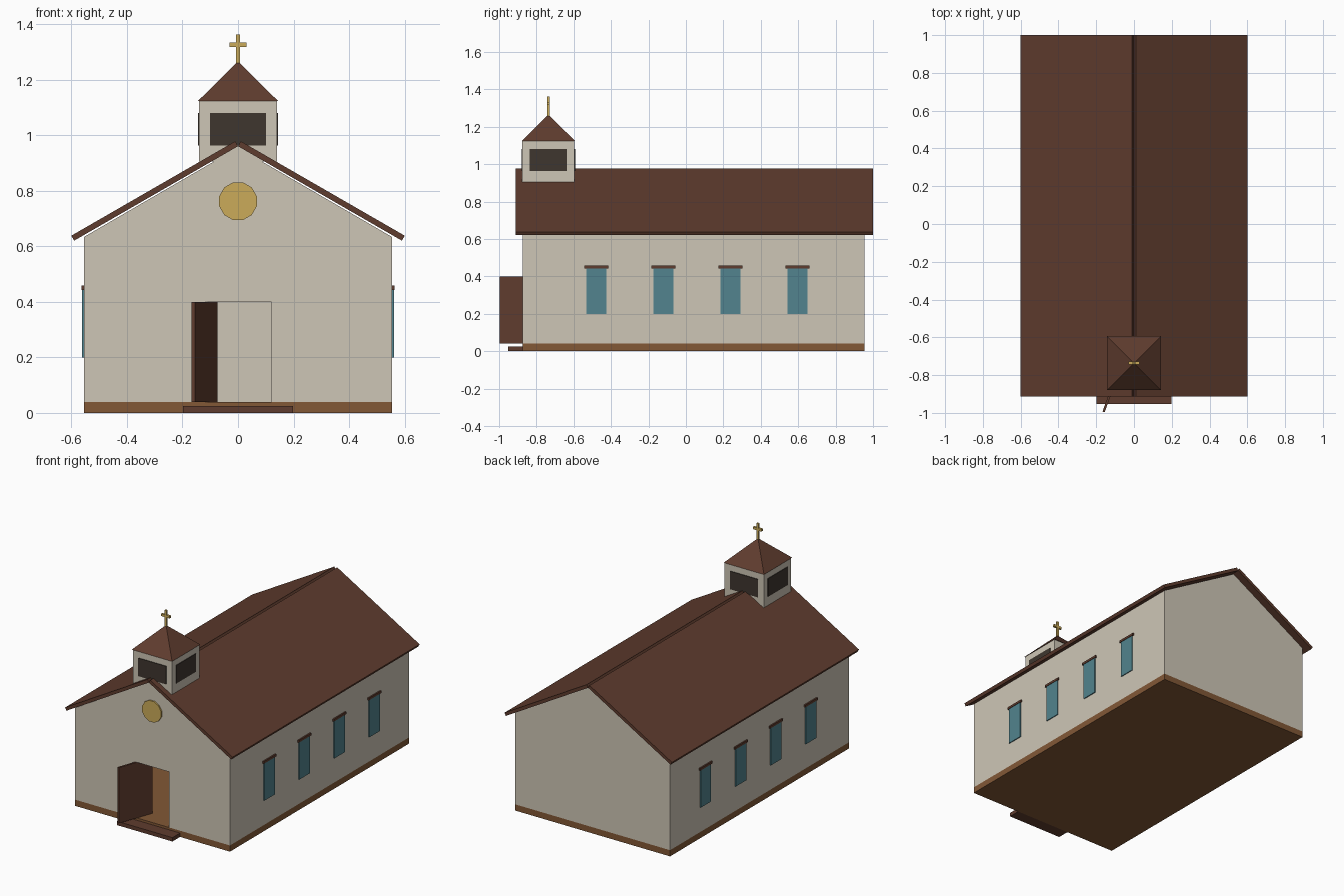
import bpy, bmesh, math
from mathutils import Matrix

if "Cube" in bpy.data.objects:
    bpy.data.objects.remove(bpy.data.objects["Cube"])


def material(name, r, g, b):
    lin = [((c / 255 + 0.055) / 1.055) ** 2.4 for c in (r, g, b)]
    m = bpy.data.materials.new(name)
    m.diffuse_color = (*lin, 1)
    m.use_nodes = True
    m.node_tree.nodes["Principled BSDF"].inputs["Base Color"].default_value = m.diffuse_color
    return m


CREAM = material("cream_plaster", 206, 198, 182)
ROOF = material("dark_red_brown", 95, 60, 46)
WOOD = material("floor_brown", 130, 88, 54)
GLASS = material("teal_glass", 82, 132, 142)
GOLD = material("gold", 203, 171, 90)
DARK = material("belfry_dark", 62, 54, 47)


def finish(name, bm, mat):
    bmesh.ops.recalc_face_normals(bm, faces=bm.faces)
    me = bpy.data.meshes.new(name)
    bm.to_mesh(me)
    bm.free()
    me.materials.append(mat)
    ob = bpy.data.objects.new(name, me)
    bpy.context.collection.objects.link(ob)
    return ob


def box(name, x, y, z, mat):
    """Box from (min, max) ranges."""
    bm = bmesh.new()
    bmesh.ops.create_cube(bm, size=1)
    for v in bm.verts:
        for i, (a, b) in enumerate((x, y, z)):
            v.co[i] = a if v.co[i] < 0 else b
    return finish(name, bm, mat)


def prism(name, profile, y0, y1, mat):
    """Extrude an x-z profile along y."""
    bm = bmesh.new()
    face = bm.faces.new([bm.verts.new((x, y0, z)) for x, z in profile])
    new = bmesh.ops.extrude_face_region(bm, geom=[face])["geom"]
    bmesh.ops.translate(bm, vec=(0, y1 - y0, 0),
                        verts=[g for g in new if isinstance(g, bmesh.types.BMVert)])
    return finish(name, bm, mat)


W, FRONT, BACK, T = 0.555, -0.875, 0.955, 0.01
BASE, EAVE, APEX = 0.04, 0.633, 0.955

# Floor slab and entrance step
box("floor_slab", (-W, W), (FRONT, BACK), (0, BASE), WOOD)
box("entrance_step", (-0.198, 0.198), (-0.953, FRONT), (0, 0.025), ROOF)

# Hollow shell of thin walls, with a doorway in the front gable
gable_top = [(W, BASE), (W, EAVE), (0, APEX), (-W, EAVE), (-W, BASE)]
doorway = [(-0.12, BASE), (-0.12, 0.4), (0.12, 0.4), (0.12, BASE)]
prism("front_wall", gable_top + doorway, FRONT, FRONT + T, CREAM)
prism("back_wall", gable_top, BACK - T, BACK, CREAM)
for side, s in (("left", -1), ("right", 1)):
    box(side + "_wall", sorted((s * W, s * (W - T))), (FRONT + T, BACK - T), (BASE, EAVE), CREAM)

    # Roof slab, square ended so the ridge has a small groove
    slab = [(0, 0.96), (0.01, 0.978), (0.6, 0.638), (0.59, 0.62)]
    prism(side + "_roof", [(s * x, z) for x, z in slab], -0.912, 1.0, ROOF)

    # Side windows with lintels
    for i in range(4):
        y = -0.478 + i * 0.358
        box(f"{side}_window_{i + 1}", sorted((s * W, s * (W + 0.006))),
            (y - 0.053, y + 0.053), (0.2, 0.445), GLASS)
        box(f"{side}_lintel_{i + 1}", sorted((s * W, s * (W + 0.009))),
            (y - 0.064, y + 0.064), (0.443, 0.458), ROOF)

# Open door, swung about its middle at the jamb
door = box("door", (-0.12, 0.12), (-0.006, 0.006), (BASE, 0.4), ROOF)
door.data.transform(Matrix.Translation((-0.12, -0.882, 0)) @ Matrix.Rotation(math.radians(70), 4, 'Z'))

# Round gable window
ring = [(0.07 * math.cos(math.radians(15 + 30 * k)),
         0.762 + 0.07 * math.sin(math.radians(15 + 30 * k))) for k in range(12)]
prism("round_window", ring, FRONT - 0.009, FRONT, GOLD)

# Belfry with a dark opening on each side
CY, H = -0.736, 0.14
box("belfry", (-H, H), (CY - H, CY + H), (0.905, 1.125), CREAM)
for k, side in enumerate(("front", "right", "back", "left")):
    p = box(f"belfry_opening_{side}", (-0.1, 0.1), (-H - 0.004, -H), (0.963, 1.08), DARK)
    p.data.transform(Matrix.Translation((0, CY, 0)) @ Matrix.Rotation(k * math.pi / 2, 4, 'Z'))

# Belfry pyramid roof
bm = bmesh.new()
bmesh.ops.create_cone(bm, cap_ends=True, segments=4, radius1=0.144 * math.sqrt(2), radius2=0, depth=0.142,
                      matrix=Matrix.Translation((0, CY, 1.194)) @ Matrix.Rotation(math.pi / 4, 4, 'Z'))
bmesh.ops.remove_doubles(bm, verts=bm.verts, dist=1e-5)
finish("belfry_roof", bm, ROOF)

# Cross
box("cross_post", (-0.007, 0.007), (CY - 0.006, CY + 0.006), (1.25, 1.362), GOLD)
box("cross_arm", (-0.03, 0.03), (CY - 0.007, CY + 0.007), (1.318, 1.333), GOLD)
